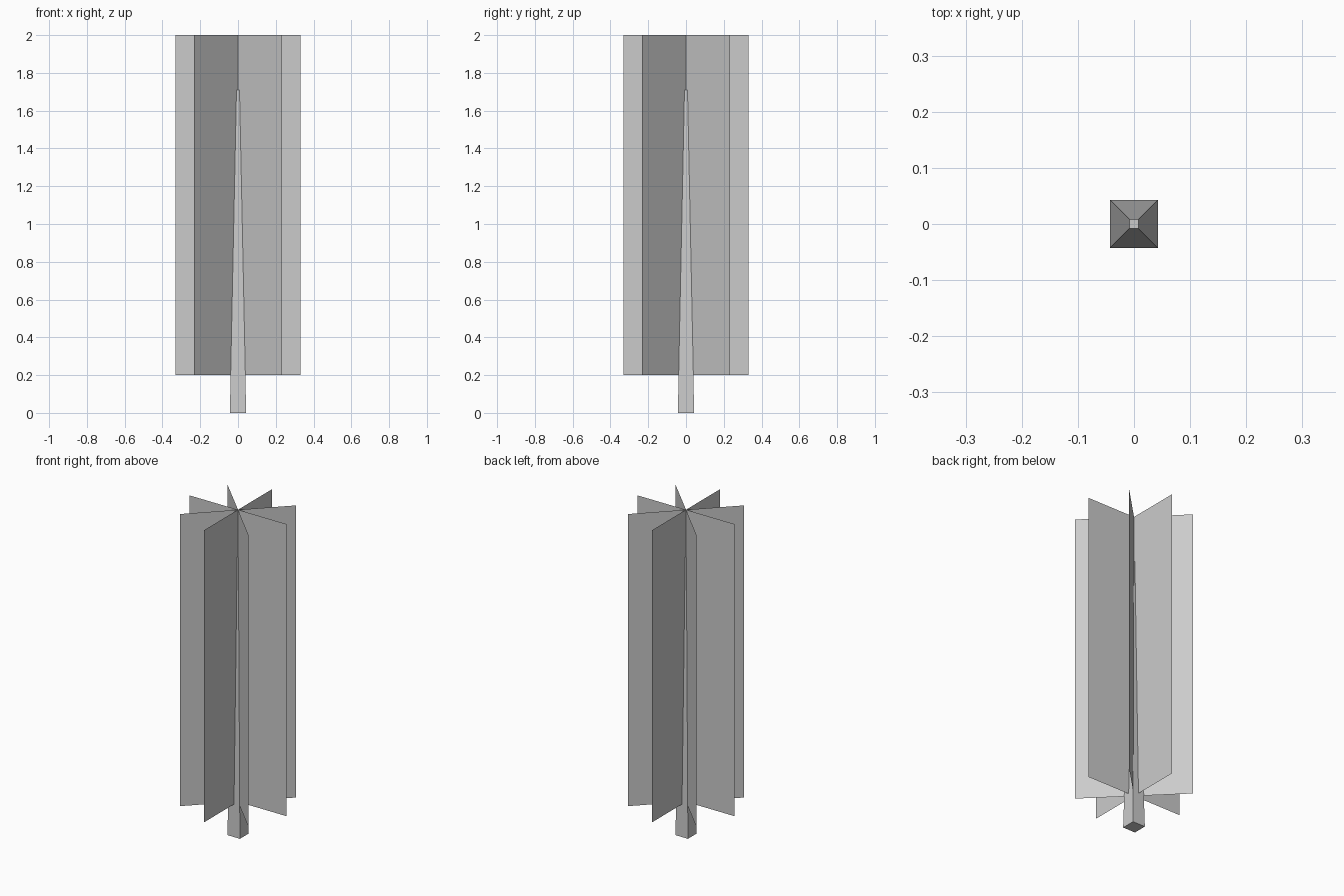
import bpy, math

if "Cube" in bpy.data.objects:
    bpy.data.objects.remove(bpy.data.objects["Cube"])


def mesh_object(name, verts, faces):
    mesh = bpy.data.meshes.new(name)
    mesh.from_pydata(verts, [], faces)
    obj = bpy.data.objects.new(name, mesh)
    bpy.context.collection.objects.link(obj)
    return obj


# Tapered four-sided trunk
bpy.ops.mesh.primitive_cone_add(
    vertices=4, radius1=0.043 * math.sqrt(2), radius2=0.008 * math.sqrt(2),
    depth=1.71, location=(0, 0, 0.855))
trunk = bpy.context.object
trunk.name = "trunk"
# turn the square section so its sides face the axes
corner = trunk.data.vertices[0].co
angle = math.atan2(corner.y, corner.x)
trunk.rotation_euler.z = math.pi / 4 - angle

# Four crossed foliage cards sharing the tree's axis
R, LOW, HIGH = 0.33, 0.2, 2.0
for i in range(4):
    card = mesh_object(
        f"foliage_card_{i + 1}",
        [(-R, 0, LOW), (R, 0, LOW), (R, 0, HIGH), (-R, 0, HIGH)],
        [(0, 1, 2, 3)])
    card.rotation_euler.z = i * math.pi / 4
